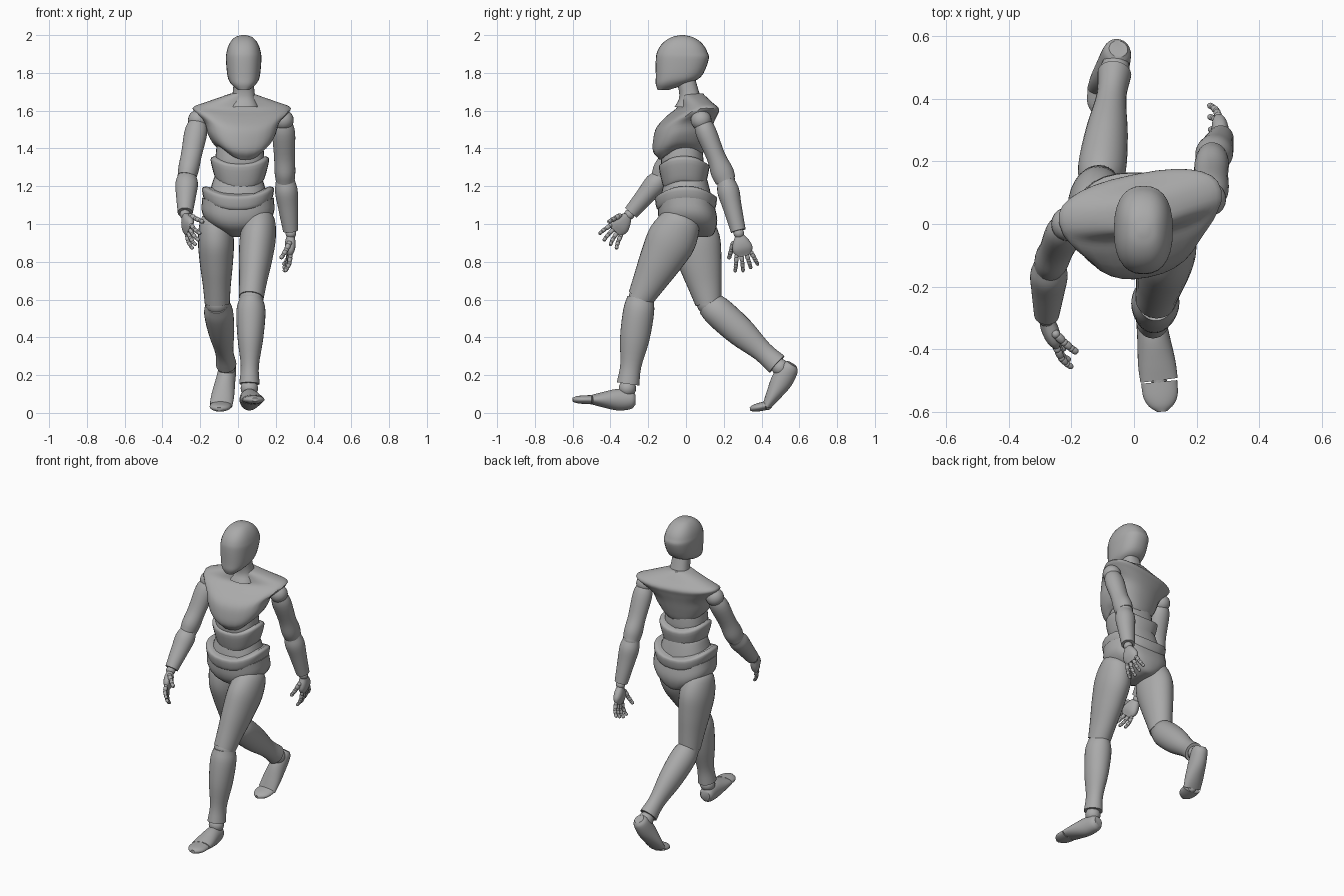
import bpy
import math
from mathutils import Vector

default_cube = bpy.data.objects.get("Cube")
if default_cube:
    bpy.data.objects.remove(default_cube, do_unlink=True)

# One matte grey for the whole figure
grey = bpy.data.materials.new("matte_grey")
grey.use_nodes = True
grey.diffuse_color = (.4, .4, .4, 1)
grey.node_tree.nodes["Principled BSDF"].inputs["Base Color"].default_value = grey.diffuse_color

UP = Vector((0, 0, 1))
RIGHTWARD = Vector((1, 0, 0))


def smooth_rows(rows, steps=4):
    """Catmull-Rom interpolation through the cross-section rows."""
    result = []
    for i in range(len(rows) - 1):
        b, c = rows[i], rows[i + 1]
        a = rows[i - 1] if i else b * 2 - c
        d = rows[i + 2] if i + 2 < len(rows) else c * 2 - b
        for k in range(steps):
            t = k / steps
            linear = (c - a) * t
            square = (a * 2 - b * 5 + c * 4 - d) * t ** 2
            cubic = (b * 3 - a - c * 3 + d) * t ** 3
            result.append(b + (linear + square + cubic) / 2)
    return result + [rows[-1]]


def loft(name, rows, side=RIGHTWARD, axis=None, power=2, count=28):
    """Skin rows of (x, y, z, half width, half depth, sag) into a closed form."""
    rows = smooth_rows([Vector(row) for row in rows])
    centres = [Vector(row[:3]) for row in rows]
    last = len(rows) - 1
    verts, faces = [], []
    for i, row in enumerate(rows):
        tangent = axis or (centres[min(i + 1, last)] - centres[max(i - 1, 0)]).normalized()
        across = (side - tangent * side.dot(tangent)).normalized()
        depth = tangent.cross(across)
        for k in range(count):
            angle = math.tau * k / count
            c, s = math.cos(angle), math.sin(angle)
            u = math.copysign(abs(c) ** (2 / power), c) * row[3]
            v = math.copysign(abs(s) ** (2 / power), s) * row[4]
            verts.append(centres[i] + across * u + depth * v - tangent * (row[5] * s * s))
    for i in range(last):
        for k in range(count):
            low, n = i * count, (k + 1) % count
            faces.append((low + k, low + n, low + count + n, low + count + k))
    faces.append(tuple(reversed(range(count))))
    faces.append(tuple(range(last * count, len(verts))))
    mesh = bpy.data.meshes.new(name)
    mesh.from_pydata(verts, [], faces)
    mesh.materials.append(grey)
    obj = bpy.data.objects.new(name, mesh)
    bpy.context.collection.objects.link(obj)
    bpy.ops.object.select_all(action="DESELECT")
    obj.select_set(True)
    bpy.context.view_layer.objects.active = obj
    bpy.ops.object.shade_smooth_by_angle(angle=math.radians(45))


def ball(name, centre, radius):
    bpy.ops.mesh.primitive_uv_sphere_add(segments=20, ring_count=12, radius=radius, location=centre)
    obj = bpy.context.object
    obj.name = name
    obj.data.materials.append(grey)
    bpy.ops.object.shade_smooth()


def limb(name, start, end, profile, **options):
    """Sweep a (fraction, half width, half depth) profile between two joints."""
    loft(name, [(*start.lerp(end, t), a, b, 0) for t, a, b in profile], **options)


def stack(name, x, rows, sag=(0, 0), turn=0):
    """Upright torso form from rows of (y, z, half width, half depth)."""
    steps = len(rows) - 1
    loft(name, [(x, y, z, a, b, sag[0] + (sag[1] - sag[0]) * i / steps)
                for i, (y, z, a, b) in enumerate(rows)],
         side=Vector((math.cos(turn), math.sin(turn), 0)), axis=UP, power=2.4)


def band(name, x, y, low, high, low_width, high_width, sag):
    """Rounded waist band whose rim dips at front and back."""
    rim = (high - low) * .15
    ends = [(low, low_width * .85), (low + rim, low_width),
            (high - rim, high_width), (high, high_width * .88)]
    stack(name, x, [(y, z, w, w * .86) for z, w in ends], sag=(sag, sag))


def hand(label, wrist, direction, thumb_side, palm_side):
    """Palm, four jointed fingers and a thumb, curling toward the palm."""
    d = Vector(direction).normalized()
    s = Vector(thumb_side)
    s = (s - d * s.dot(d)).normalized()
    n = d.cross(s)
    n *= math.copysign(1, n.x * palm_side)
    ball(label + "_wrist_ball", wrist, .028)
    limb(label + "_palm", wrist, wrist + d * .12, PALM, side=s, power=2.4)

    def digit(name, base, heading, length, radius, curl):
        p, h = base, heading.normalized()
        for part in ("base", "middle", "tip"):
            ball(f"{label}_{name}_{part}_joint", p, radius)
            end = p + h * length
            bone = [(t, radius * r, radius * r) for t, r in PHALANX]
            limb(f"{label}_{name}_{part}", p, end, bone, side=n.cross(h), count=12)
            p, h = end, (h + n * curl).normalized()
            length, radius = length * .8, radius * .9

    for i, name in enumerate(("index", "middle", "ring", "little")):
        base = wrist + d * .115 + s * (.04 - .027 * i)
        digit(name, base, d + s * (.3 - .2 * i) + n * .1, .04 - .003 * abs(i - 1), .012, .3)
    digit("thumb", wrist + d * .045 + s * .04 + n * .01, d + s * .5 + n * .5, .04, .014, .1)


# Limb profiles shared by both sides
PALM = [(.1, .024, .02), (.4, .045, .027), (.7, .054, .025), (1, .04, .01)]
PHALANX = [(.1, .8), (.3, 1), (.7, .95), (.95, .6)]
UPPER_ARM = [(0, .04, .04), (.2, .06, .055), (.6, .055, .05), (.85, .055, .06), (1, .05, .055)]
FOREARM = [(0, .05, .045), (.2, .06, .058), (.5, .053, .05), (.95, .04, .04)]
THIGH = [(0, .04, .05), (.08, .08, .1), (.3, .095, .13), (.55, .088, .115), (.8, .074, .09), (1, .066, .07)]
SHIN = [(0, .06, .07), (.15, .077, .082), (.45, .068, .078), (.75, .048, .056), (.95, .054, .06)]
FOOT = [(0, .03, .03), (.1, .045, .05), (.4, .052, .057), (.75, .06, .04), (1, .06, .025)]
TOES = [(.05, .058, .024), (.5, .055, .022), (.8, .04, .018), (1, .015, .01)]

# Head: domed crown over a jaw that narrows to the chin
crown = [math.radians(angle) for angle in range(0, 90, 17)]
stack("head", .03, [(-.12, 1.71, .03, .03), (-.08, 1.74, .065, .08), (-.04, 1.78, .085, .12)]
      + [(-.02, 1.87 + .13 * math.sin(a), .094 * math.cos(a) ** .8, .14 * math.cos(a)) for a in crown])
stack("neck", .03, [(.02, 1.62, .08, .08), (.02, 1.68, .06, .055), (-.01, 1.8, .05, .05)])

# Chest with overhanging shoulder caps
stack("chest", .02, [(-.04, 1.4, .11, .1), (-.04, 1.43, .15, .13), (-.03, 1.48, .18, .14),
                     (-.01, 1.54, .2, .14), (.03, 1.59, .25, .12), (.06, 1.62, .26, .1),
                     (.05, 1.65, .18, .08), (.03, 1.69, .06, .06)], sag=(.06, 0), turn=.2)

# Waist segments and pelvis
band("upper_waist", .01, -.02, 1.3, 1.46, .13, .12, 0)
band("middle_waist", .01, -.01, 1.22, 1.36, .13, .155, .04)
band("lower_waist", 0, 0, 1.1, 1.26, .16, .13, 0)
band("hip_band", 0, 0, 1.12, 1.2, .18, .19, .05)
stack("pelvis", 0, [(.04, .93, .03, .06), (.04, .95, .07, .1), (.02, 1, .15, .14),
                    (.01, 1.06, .19, .155), (0, 1.14, .19, .15)], sag=(0, .04))

# Joint positions of the walking pose: left leg and right arm forward
POSE = {
    "left": dict(shoulder=(.24, .08, 1.55), elbow=(.25, .21, 1.23), wrist=(.28, .28, .95),
                 hip=(.12, 0, 1.06), knee=(.07, -.24, .61), ankle=(.06, -.31, .13),
                 heel=(.05, -.27, .07), toe_ball=(.08, -.5, .07), toe_tip=(.09, -.6, .07)),
    "right": dict(shoulder=(-.21, 0, 1.55), elbow=(-.27, -.13, 1.25), wrist=(-.28, -.3, 1.05),
                  hip=(-.12, .02, 1.06), knee=(-.11, .12, .58), ankle=(-.06, .5, .24),
                  heel=(-.05, .56, .26), toe_ball=(-.09, .43, .04), toe_tip=(-.1, .34, .02)),
}
BALL_SIZES = dict(shoulder=.055, elbow=.05, knee=.063, ankle=.046, toe_ball=.025)
BONES = [("upper_arm", "shoulder", "elbow", UPPER_ARM), ("forearm", "elbow", "wrist", FOREARM),
         ("thigh", "hip", "knee", THIGH), ("shin", "knee", "ankle", SHIN),
         ("foot", "heel", "toe_ball", FOOT), ("toes", "toe_ball", "toe_tip", TOES)]

for label, pose in POSE.items():
    joints = {name: Vector(place) for name, place in pose.items()}
    for name, start, end, profile in BONES:
        limb(f"{label}_{name}", joints[start], joints[end], profile)
    for name, radius in BALL_SIZES.items():
        ball(f"{label}_{name}_joint", joints[name], radius)

hand("left_hand", Vector(POSE["left"]["wrist"]), (-.05, .2, -.85), (.1, -1, -.1), -1)
hand("right_hand", Vector(POSE["right"]["wrist"]), (.04, -.13, -.15), (.3, -.7, .6), 1)
